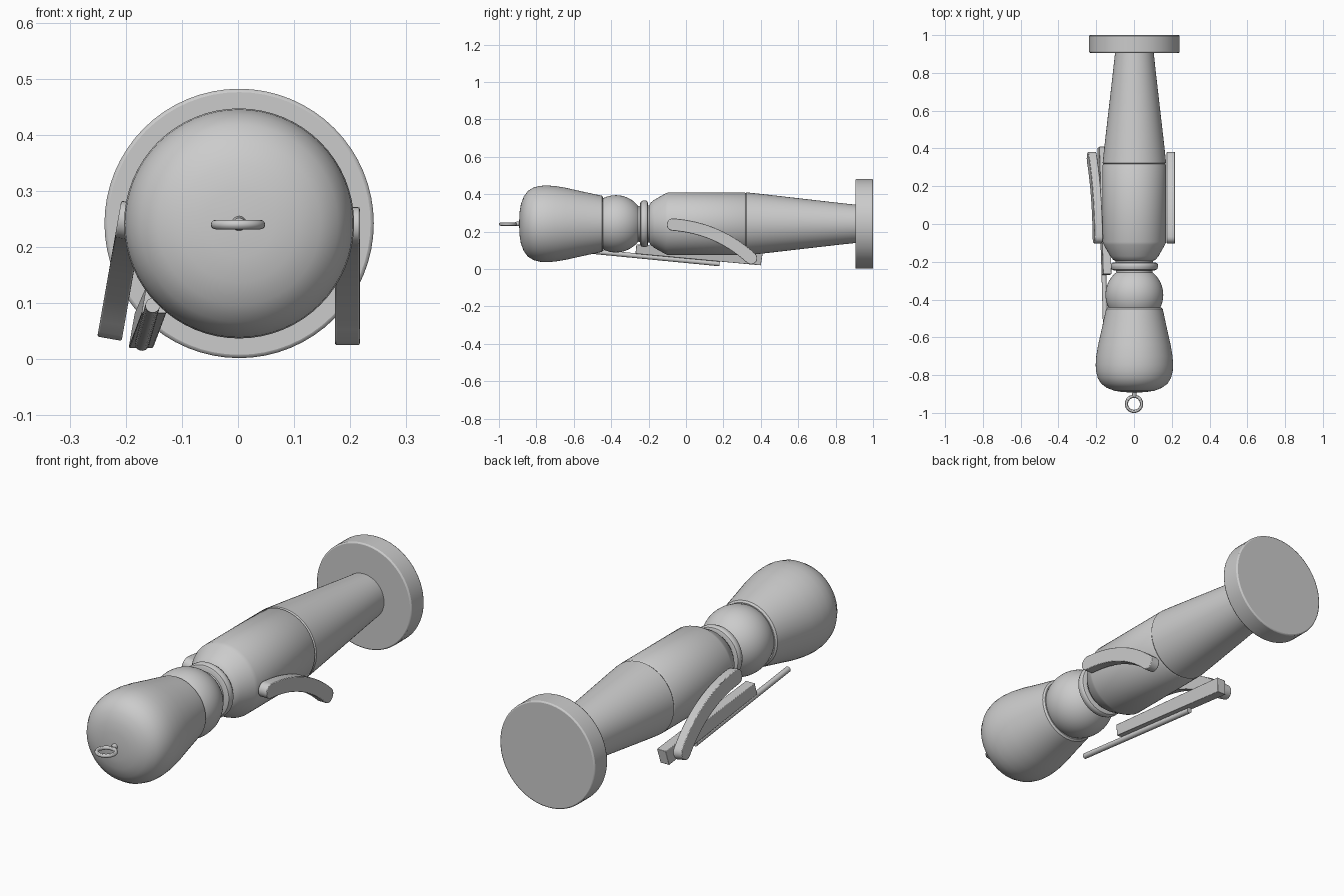
import bpy, bmesh, math
from mathutils import Vector

if "Cube" in bpy.data.objects:
    bpy.data.objects.remove(bpy.data.objects["Cube"])

CX, CZ = 0.002, 0.242   # long axis of the turned figure


def finish(name, bm, angle=35, bevel=0):
    bmesh.ops.recalc_face_normals(bm, faces=bm.faces)
    me = bpy.data.meshes.new(name)
    bm.to_mesh(me)
    bm.free()
    ob = bpy.data.objects.new(name, me)
    bpy.context.collection.objects.link(ob)
    bpy.ops.object.select_all(action='DESELECT')
    ob.select_set(True)
    bpy.context.view_layer.objects.active = ob
    bpy.ops.object.shade_smooth_by_angle(angle=math.radians(angle))
    if bevel:
        m = ob.modifiers.new("bevel", 'BEVEL')
        m.width, m.segments = bevel, 2
        m.limit_method = 'ANGLE'
    return ob


def lathe(name, profile, bevel=0, n=64):
    """Turn (y, radius) points around the long axis, with closed ends."""
    bm = bmesh.new()
    rings = [[bm.verts.new((CX + r * math.cos(2 * math.pi * i / n), y,
                            CZ + r * math.sin(2 * math.pi * i / n))) for i in range(n)]
             for y, r in profile]
    for a, b in zip(rings, rings[1:]):
        for i in range(n):
            j = (i + 1) % n
            bm.faces.new((a[i], a[j], b[j], b[i]))
    bm.faces.new(rings[0])
    bm.faces.new(rings[-1])
    return finish(name, bm, bevel=bevel)


def slab(name, outline, half, centre_x, bevel=0.003):
    """Extrude a (y, z) outline along x; centre_x maps (y, z) to x."""
    bm = bmesh.new()
    a, b = [[bm.verts.new((centre_x(y, z) + s * half, y, z)) for y, z in outline]
            for s in (-1, 1)]
    bm.faces.new(a)
    bm.faces.new(b)
    n = len(outline)
    for i in range(n):
        bm.faces.new((a[i], a[(i + 1) % n], b[(i + 1) % n], b[i]))
    return finish(name, bm, bevel=bevel)


# Base disc and body, from the feet to the hat
lathe("base", [(0.906, 0.24), (1.0, 0.24)], bevel=0.006)
lathe("legs", [(0.318, 0.163), (0.324, 0.168), (0.4, 0.160), (0.6, 0.137),
               (0.8, 0.114), (0.91, 0.102)])
lathe("torso", [(-0.20, 0.09), (-0.19, 0.112), (-0.17, 0.128), (-0.11, 0.162), (-0.095, 0.168),
                (0.312, 0.168), (0.318, 0.164)])
lathe("neck", [(-0.27, 0.095), (-0.18, 0.10)])
lathe("collar", [(-0.245, 0.11), (-0.24, 0.12), (-0.228, 0.125), (-0.215, 0.125),
                 (-0.207, 0.12), (-0.203, 0.11)])
lathe("head", [(-0.375 + 0.153 * math.sin(t), 0.153 * math.cos(t))
               for t in [math.radians(-30 + i * 6) for i in range(20)]])
lathe("hat", [(-0.892, 0.012), (-0.89, 0.06), (-0.883, 0.105), (-0.868, 0.145),
              (-0.845, 0.176), (-0.815, 0.194), (-0.78, 0.203), (-0.745, 0.205),
              (-0.70, 0.202), (-0.64, 0.192), (-0.57, 0.176), (-0.50, 0.161),
              (-0.45, 0.150), (-0.443, 0.142)])

# Hanging ring and its stub
bpy.ops.mesh.primitive_torus_add(location=(0, -0.952, CZ - 0.002), major_radius=0.040,
                                 minor_radius=0.0085, major_segments=40, minor_segments=12)
bpy.context.object.name = "hanging_ring"
bpy.ops.object.shade_smooth_by_angle()
lathe("ring_stub", [(-0.914, 0.010), (-0.885, 0.014)], n=20)

# Arms: curved bars with round ends
spine = []
P = [Vector(p) for p in ((-0.07, 0.238), (0.17, 0.22), (0.348, 0.058))]
for i in range(17):
    t = i / 16
    p = P[0] * (1 - t) ** 2 + P[1] * 2 * t * (1 - t) + P[2] * t * t
    d = (P[1] - P[0]) * (1 - t) + (P[2] - P[1]) * t
    spine.append((p, math.atan2(d.y, d.x)))


def on_circle(p, a):
    return (p.x + 0.033 * math.cos(a), p.y + 0.033 * math.sin(a))


q = math.pi / 2
arm = [on_circle(p, a + q) for p, a in spine]
arm += [on_circle(spine[-1][0], spine[-1][1] + q - math.pi * k / 10) for k in range(1, 10)]
arm += [on_circle(p, a - q) for p, a in reversed(spine)]
arm += [on_circle(spine[0][0], spine[0][1] - q - math.pi * k / 10) for k in range(1, 10)]
slab("right_arm", arm, 0.022, lambda y, z: 0.195)

# The left arm swings out towards the hand
left = slab("left_arm", arm, 0.022, lambda y, z: -0.19)
pivot = Vector((-0.19, 0, 0.25))
c, s = math.cos(math.radians(10)), math.sin(math.radians(10))
for v in left.data.vertices:
    d = v.co - pivot
    v.co = pivot + Vector((d.x * c + d.z * s, d.y, -d.x * s + d.z * c))
    v.co.z += 0.008

# Rifle: tapered stock and thin barrel
slab("rifle_stock", [(-0.27, 0.082), (-0.265, 0.132), (0.41, 0.084), (0.40, 0.020)],
     0.022, lambda y, z: -0.155 - 0.018 * y + 0.18 * (z - 0.08), bevel=0.002)
a, b = Vector((-0.152, -0.52, 0.096)), Vector((-0.171, 0.18, 0.028))
bpy.ops.mesh.primitive_cylinder_add(vertices=24, radius=0.013, depth=(b - a).length,
                                    location=(a + b) / 2)
barrel = bpy.context.object
barrel.name = "rifle_barrel"
barrel.rotation_euler = (b - a).to_track_quat('Z', 'Y').to_euler()
bpy.ops.object.shade_smooth_by_angle()
